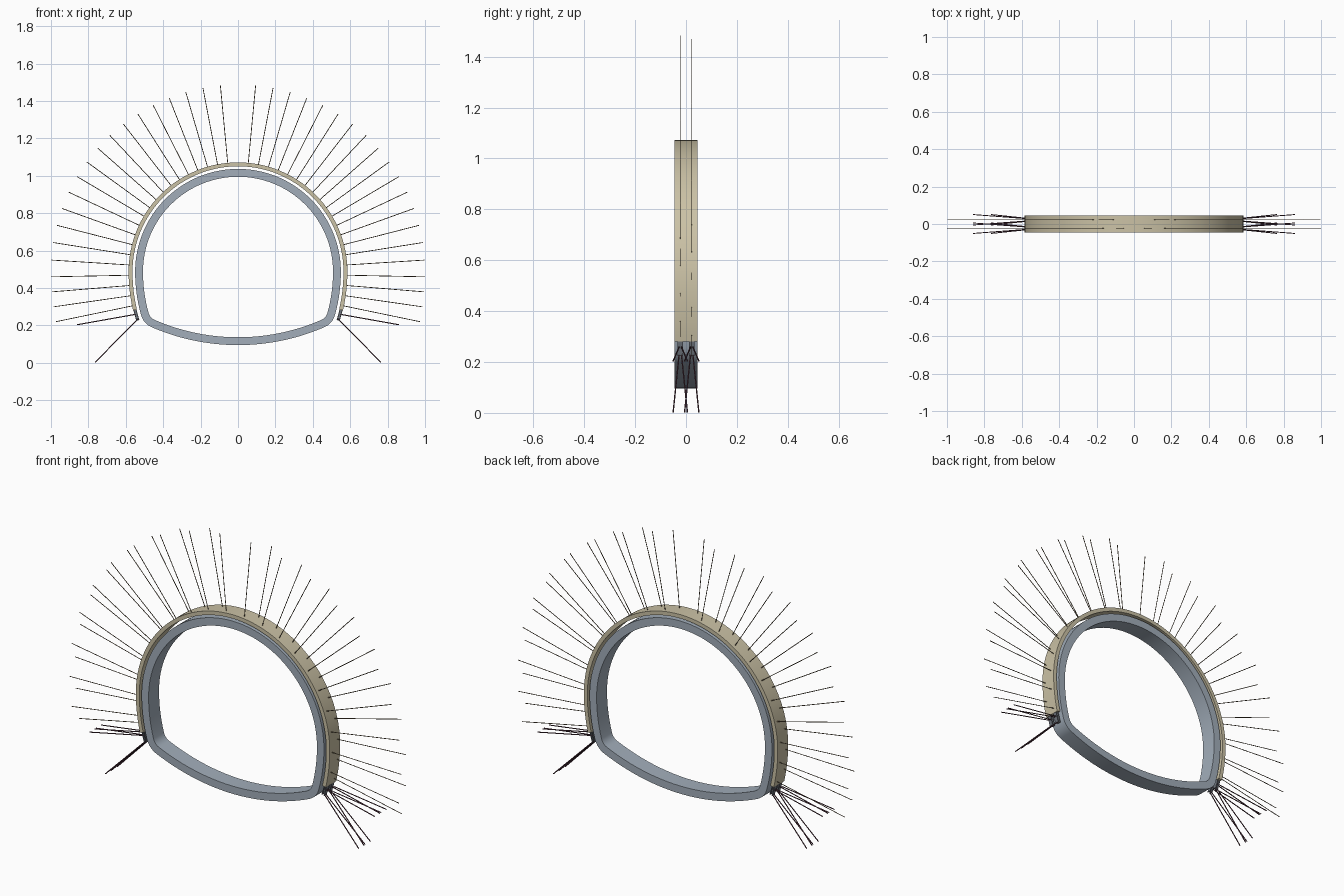
import bpy, bmesh
from math import sin, cos, radians, degrees, atan2, sqrt
from mathutils import Vector

if "Cube" in bpy.data.objects:
    bpy.data.objects.remove(bpy.data.objects["Cube"])

CZ = 0.487            # height of the crown arc centre
R_TOP, R_WALL = 0.585, 0.90   # outer radii of the shell: crown and lower wall
WX = R_TOP - R_WALL   # lower wall arc centre (for the right side)
HALF = 0.045          # half length of the tunnel slice
ROWS = (-0.0225, 0.0225)


def material(name, rgb):
    m = bpy.data.materials.new(name)
    m.diffuse_color = (*rgb, 1)
    m.use_nodes = True
    m.node_tree.nodes["Principled BSDF"].inputs["Base Color"].default_value = m.diffuse_color
    return m


CONCRETE = material("lining_grey", (0.36, 0.42, 0.49))
SHOTCRETE = material("shell_tan", (0.60, 0.54, 0.38))
STEEL = material("steel_grey", (0.16, 0.18, 0.21))
BOLT = material("bolt_brown", (0.20, 0.15, 0.09))
PIPE = material("pipe_dark", (0.10, 0.04, 0.06))


def finish(name, bm, mat):
    bmesh.ops.recalc_face_normals(bm, faces=bm.faces)
    me = bpy.data.meshes.new(name)
    bm.to_mesh(me)
    bm.free()
    ob = bpy.data.objects.new(name, me)
    bpy.context.collection.objects.link(ob)
    me.materials.append(mat)
    bpy.ops.object.select_all(action='DESELECT')
    ob.select_set(True)
    bpy.context.view_layer.objects.active = ob
    bpy.ops.object.shade_smooth_by_angle(angle=radians(30))
    return ob


def arc(cx, cz, r, a0, a1, n):
    """Frames (point, outward normal) on an arc; angles from +x."""
    out = []
    for i in range(n + 1):
        a = radians(a0 + (a1 - a0) * i / n)
        nrm = Vector((cos(a), 0, sin(a)))
        out.append((Vector((cx, 0, cz)) + nrm * r, nrm))
    return out


def flip(frames):
    return [(Vector((-p.x, 0, p.z)), Vector((-n.x, 0, n.z))) for p, n in frames]


def sweep(bm, frames, section, closed):
    """Sweep a section of (normal offset, y) along the frames."""
    rings = [[bm.verts.new(p + n * o + Vector((0, y, 0))) for o, y in section]
             for p, n in frames]
    k = len(section)
    for i in range(len(rings) if closed else len(rings) - 1):
        a, b = rings[i], rings[(i + 1) % len(rings)]
        for j in range(k):
            bm.faces.new((a[j], a[(j + 1) % k], b[(j + 1) % k], b[j]))
    if not closed:
        bm.faces.new(rings[0])
        bm.faces.new(rings[-1])


def rect(o0, o1, y):
    return [(o0, -y), (o1, -y), (o1, y), (o0, y)]


def rod(bm, a, b, r, sides=6):
    d = b - a
    q = d.to_track_quat('Z', 'Y').to_matrix().to_4x4()
    q.translation = (a + b) / 2
    bmesh.ops.create_cone(bm, cap_ends=True, segments=sides, radius1=r,
                          radius2=r, depth=d.length, matrix=q)


# Final lining: crown arc, lower walls, corner fillets and curved invert
r1, r2, rf = R_WALL - 0.035, 1.16, 0.10
c1, c2 = Vector((WX, CZ)), Vector((0, 0.095 + r2))
d = (c2 - c1).length
u = (c2 - c1) / d
a = ((r1 - rf) ** 2 - (r2 - rf) ** 2 + d * d) / (2 * d)
h = sqrt((r1 - rf) ** 2 - a * a)
f = c1 + u * a + Vector((u.y, -u.x)) * h          # fillet centre
t1 = degrees(atan2(f.y - c1.y, f.x - c1.x))
t2 = degrees(atan2(f.y - c2.y, f.x - c2.x))
half = (arc(0, CZ, R_TOP - 0.035, 90, 0, 32)
        + arc(WX, CZ, r1, 0, t1, 8)[1:]
        + arc(f.x, f.y, rf, t1, t2, 8)[1:]
        + arc(0, c2.y, r2, t2, -90, 12)[1:])
bm = bmesh.new()
sweep(bm, half + flip(half)[-2:0:-1], rect(-0.042, 0, HALF), True)
finish("final_lining", bm, CONCRETE)


def arch(end_deg):
    """Open arch from left foot to right foot along the shell face."""
    right = arc(0, CZ, R_TOP, 90, 0, 32) + arc(WX, CZ, R_WALL, 0, -end_deg, 6)[1:]
    return flip(right)[:0:-1] + right


# Sprayed outer shell
bm = bmesh.new()
sweep(bm, arch(13.3), rect(-0.021, 0, HALF), False)
finish("sprayed_shell", bm, SHOTCRETE)

# Two I-section steel arches whose feet stick out below the shell
o0, o1, t, w, web = -0.019, -0.002, 0.004, 0.011, 0.002
ibeam = [(o0, -w), (o0, w), (o0 + t, w), (o0 + t, web), (o1 - t, web), (o1 - t, w),
         (o1, w), (o1, -w), (o1 - t, -w), (o1 - t, -web), (o0 + t, -web), (o0 + t, -w)]
bm = bmesh.new()
for y0 in ROWS:
    sweep(bm, arch(17), [(o, y + y0) for o, y in ibeam], False)
finish("steel_arches", bm, STEEL)

# Radial rock bolts, alternating between the two rows
STEP = 5.4
bm = bmesh.new()
for k in range(1, 21):
    ang = STEP * k
    if ang <= 90:
        p, n = arc(0, CZ, R_TOP, 90 - ang, 0, 1)[0]
    else:
        p, n = arc(WX, CZ, R_WALL, -(ang - 90) * R_TOP / R_WALL, 0, 1)[0]
    off = Vector((0, ROWS[(k + 1) % 2], 0))
    for q, m in ((p, n), flip([(p, n)])[0]):
        rod(bm, q - m * 0.012 + off, q + m * 0.415 + off, 0.002)
finish("rock_bolts", bm, BOLT)

# Foot-locking pipes: a splayed pair at two levels on each arch foot
bm = bmesh.new()
for s in (-1, 1):
    for y0 in ROWS:
        for e in (-1, 1):
            for (x0, z0), (x1, z1) in (((0.545, 0.26), (0.86, 0.204)),
                                       ((0.535, 0.235), (0.764, 0.003))):
                rod(bm, Vector((s * x0, y0 + e * 0.004, z0)),
                    Vector((s * x1, y0 + e * 0.028, z1)), 0.0028)
finish("foot_locking_pipes", bm, PIPE)
